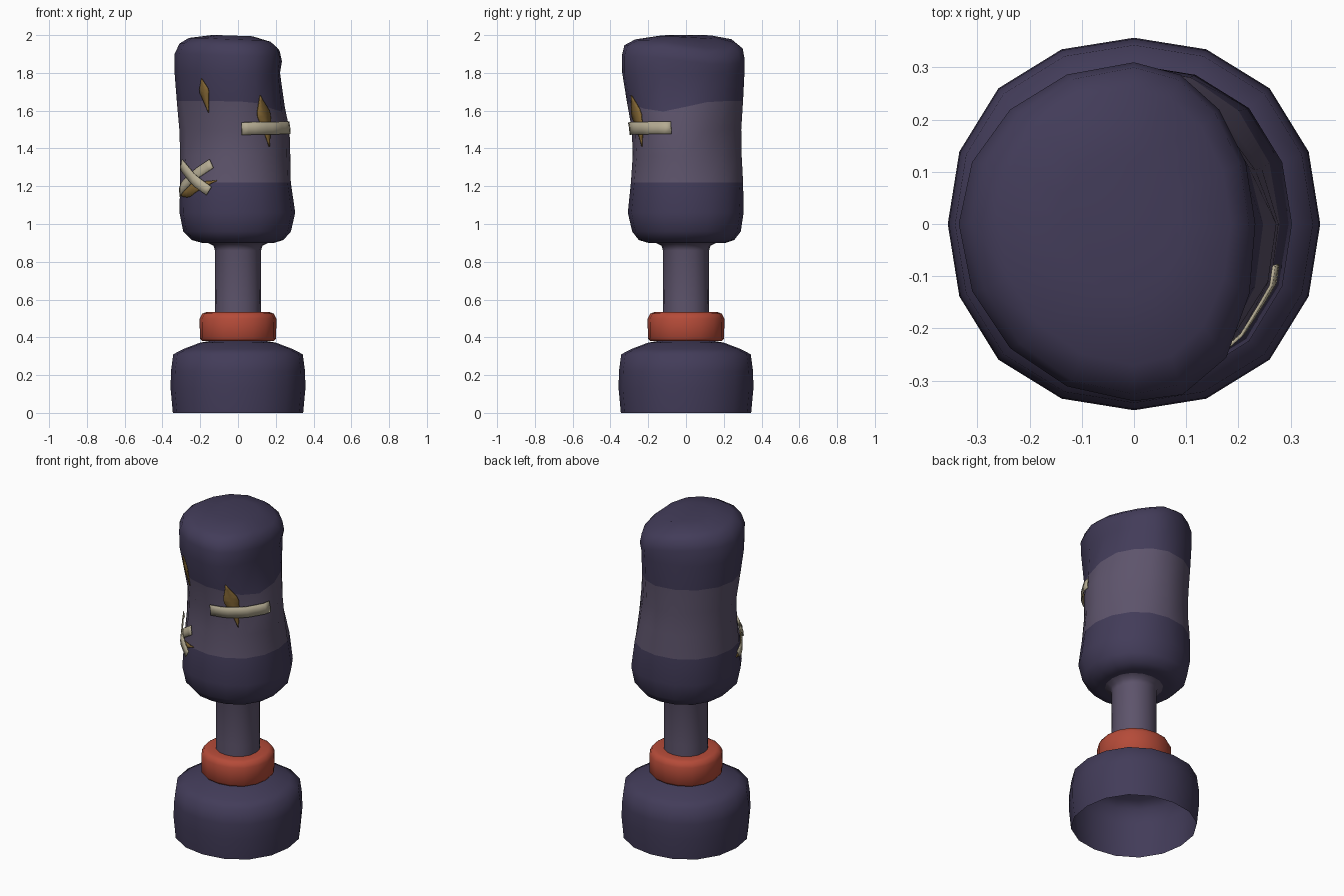
import bpy
from math import sin, cos, pi, radians, exp, floor, hypot

if "Cube" in bpy.data.objects:
    bpy.data.objects.remove(bpy.data.objects["Cube"])

N = 16


def material(name, rgb):
    m = bpy.data.materials.new(name)
    m.diffuse_color = (*rgb, 1)
    m.use_nodes = True
    m.node_tree.nodes["Principled BSDF"].inputs["Base Color"].default_value = m.diffuse_color
    return m


DARK = material("dark_cloth", (0.055, 0.045, 0.1))
LIGHT = material("light_cloth", (0.11, 0.088, 0.148))
RED = material("red_collar", (0.46, 0.07, 0.04))
TAPE = material("tape", (0.46, 0.41, 0.29))
STUFFING = material("stuffing", (0.23, 0.135, 0.035))


def make(name, verts, faces, mats, angle=65):
    me = bpy.data.meshes.new(name)
    me.from_pydata(verts, [], faces)
    for m in mats:
        me.materials.append(m)
    me.shade_smooth()
    me.set_sharp_from_angle(angle=radians(angle))
    ob = bpy.data.objects.new(name, me)
    bpy.context.collection.objects.link(ob)
    return ob


def skin(rings, caps=False, closed=False):
    verts = [v for r in rings for v in r]
    faces = []
    n = len(rings)
    for i in range(n if closed else n - 1):
        j = (i + 1) % n
        for k in range(N):
            l = (k + 1) % N
            faces.append((i * N + k, i * N + l, j * N + l, j * N + k))
    if caps:
        faces.append(tuple(reversed(range(N))))
        faces.append(tuple(range((n - 1) * N, n * N)))
    return verts, faces


def lathe(name, profile, mat, closed=False):
    """Turned part, very slightly fuller on the diagonals."""
    rings = []
    for r, z in profile:
        ring = []
        for k in range(N):
            t = 2 * pi * k / N
            q = r * (1 + 0.03 * sin(2 * t) ** 2)
            ring.append((q * cos(t), q * sin(t), z))
        rings.append(ring)
    return make(name, *skin(rings, closed=closed), [mat])


# Stand: hollow base, collar and post
lathe("base", [(0.345, 0), (0.357, 0.13), (0.355, 0.22), (0.343, 0.31),
               (0.29, 0.338), (0.2, 0.372), (0.12, 0.385)], DARK)
lathe("collar", [(0.12, 0.38), (0.19, 0.38), (0.202, 0.395), (0.203, 0.5),
                 (0.19, 0.525), (0.17, 0.533), (0.12, 0.533)], RED, True)
lathe("post", [(0.121, 0.38), (0.123, 0.6), (0.122, 0.86), (0.13, 0.885), (0.16, 0.9)], LIGHT)

# Bag rings: z, then reach to left, right, front, back
BAG = [(0.9, 0.19, 0.19, 0.20, 0.21),
       (0.915, 0.245, 0.24, 0.25, 0.255),
       (0.96, 0.29, 0.28, 0.285, 0.29),
       (1.06, 0.31, 0.303, 0.308, 0.305),
       (1.22, 0.307, 0.28, 0.292, 0.303),
       (1.36, 0.308, 0.28, 0.284, 0.298),
       (1.5, 0.314, 0.278, 0.29, 0.298),
       (1.65, 0.326, 0.25, 0.315, 0.305),
       (1.8, 0.336, 0.222, 0.335, 0.31),
       (1.9, 0.336, 0.232, 0.337, 0.31),
       (1.955, 0.31, 0.22, 0.325, 0.30),
       (1.985, 0.26, 0.185, 0.27, 0.26),
       (2.0, 0.14, 0.09, 0.14, 0.15)]


def bag_ring(z, xl, xr, yf, yb):
    """Ring made of four quarter ellipses, with dents, bulges and a sagging top."""
    ring = []
    for k in range(N):
        t = 2 * pi * k / N
        c, s = cos(t), sin(t)
        waist = exp(-((z - 1.5) / 0.19) ** 2)
        scale = (1 + 0.03 * sin(2 * t) ** 2 * (z < 1.3)
                 - 0.15 * max(0, cos(t - pi / 4)) ** 6 * waist
                 - 0.09 * max(0, cos(t - 5 * pi / 4)) ** 6 * waist
                 + 0.10 * max(0, cos(t + 0.85)) ** 8 * exp(-((z - 1.84) / 0.12) ** 2))
        drop = 0
        if z > 1.88:
            drop = 0.055 * max(0, cos(t - 0.75)) ** 2 + 0.012 * max(0, cos(t + 0.8))
            drop *= 0.4 if z > 1.99 else 1
        if z == 1.65:  # wavy colour border on the front right
            drop = 0.055 * max(0, cos(t + 0.45)) ** 6
        ring.append((c * (xr if c > 0 else xl) * scale,
                     s * (yb if s > 0 else yf) * scale, z - drop))
    return ring


rings = [bag_ring(*row) for row in BAG]
bag = make("bag", *skin(rings, caps=True), [DARK, LIGHT])
for p in bag.data.polygons:
    if 4 * N <= p.index < 7 * N:
        p.material_index = 1


def on_bag(deg, z, off):
    """Point on the bag's faceted surface at an angle and height."""
    i = max(j for j in range(len(BAG) - 1) if BAG[j][0] <= z)
    f = (z - BAG[i][0]) / (BAG[i + 1][0] - BAG[i][0])
    a = (deg % 360) / 360 * N
    k = floor(a)
    g = a - k
    xy = []
    for c in (0, 1):
        lo, hi = [r[k % N][c] * (1 - g) + r[(k + 1) % N][c] * g
                  for r in (rings[i], rings[i + 1])]
        xy.append(lo * (1 - f) + hi * f)
    m = 1 + off / hypot(*xy)
    return (xy[0] * m, xy[1] * m, z)


def strip(name, a, b, width, off, mat, taper=False, thick=0.006):
    """Band laid on the bag between two (angle, z) points."""
    per = 190  # degrees per unit of arc on the bag
    du, dz = (b[0] - a[0]) / per, b[1] - a[1]
    ln = hypot(du, dz)
    nu, nz = -dz / ln, du / ln
    verts, faces, n = [], [], 10
    for i in range(n + 1):
        t = i / n
        w = width / 2
        if taper:  # leaf shape, widest nearer the start
            w *= max(0.04, t / 0.35 if t < 0.35 else (1 - t) / 0.65)
        for s in (-1, 0, 1):
            verts.append(on_bag(a[0] + (du * t + nu * w * s) * per,
                                a[1] + dz * t + nz * w * s, off))
    for i in range(n):
        for s in (0, 1):
            q = i * 3 + s
            faces.append((q, q + 3, q + 4, q + 1))
    ob = make(name, verts, faces, [mat], 40)
    mod = ob.modifiers.new("thickness", "SOLIDIFY")
    mod.thickness = thick
    mod.offset = 0


# Tears showing the stuffing
strip("tear_upper_left", (-126, 1.77), (-121, 1.59), 0.06, 0.005, STUFFING, True)
strip("tear_right", (-62, 1.68), (-54, 1.41), 0.1, 0.007, STUFFING, True)
strip("tear_lower_left", (-168, 1.15), (-111, 1.23), 0.08, 0.005, STUFFING, True)

# Tape patches
strip("tape_right", (-86, 1.505), (-15, 1.51), 0.066, 0.014, TAPE)
strip("tape_cross_a", (-166, 1.165), (-117, 1.32), 0.052, 0.013, TAPE)
strip("tape_cross_b", (-160, 1.32), (-118, 1.175), 0.052, 0.02, TAPE)
